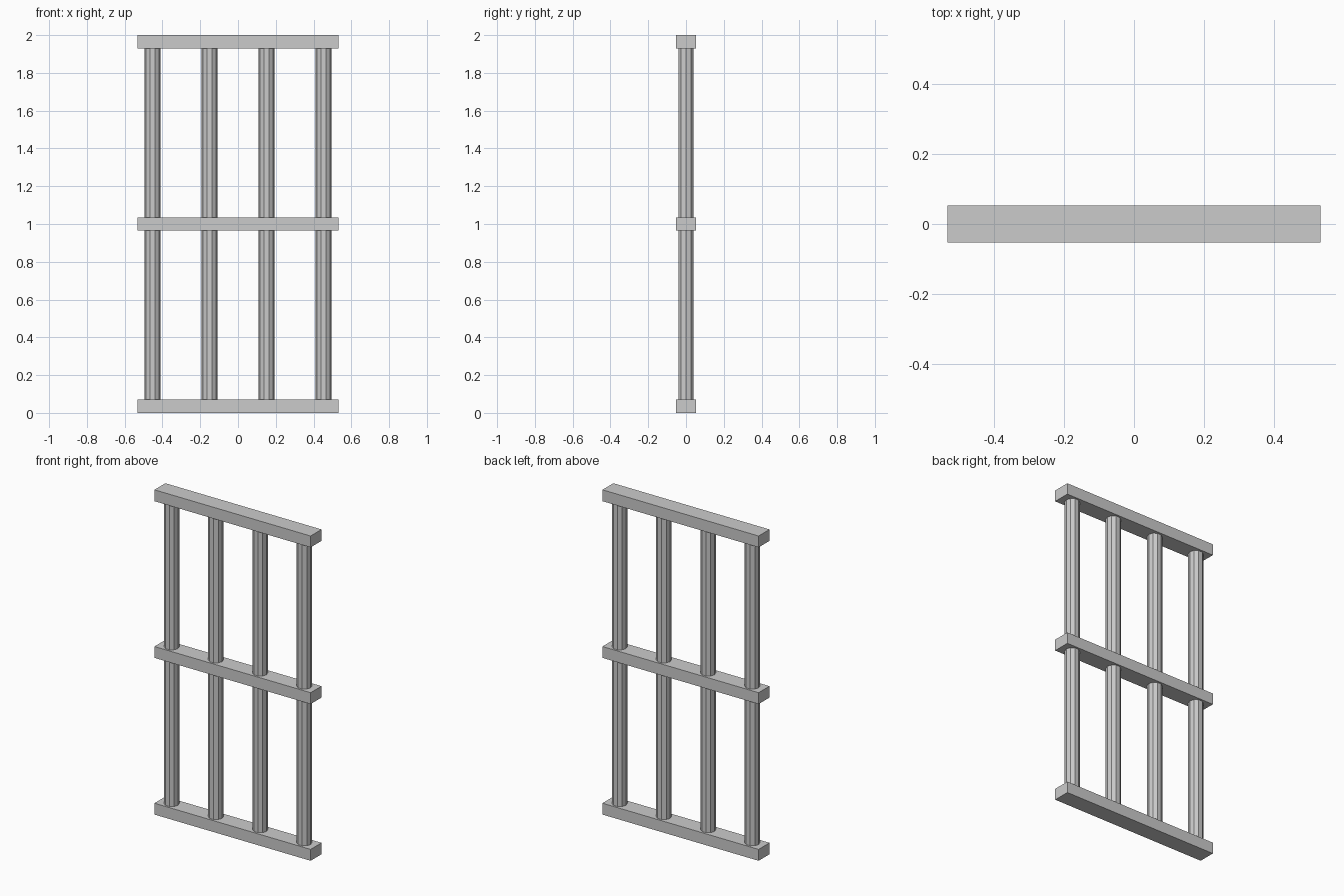
import bpy

if "Cube" in bpy.data.objects:
    bpy.data.objects.remove(bpy.data.objects["Cube"])

WIDTH, DEPTH, RAIL = 1.064, 0.106, 0.07
BAR_R, SIDES = 0.043, 10


def rail(name, z):
    bpy.ops.mesh.primitive_cube_add(size=1, location=(0, 0, z))
    ob = bpy.context.object
    ob.name = name
    ob.scale = (WIDTH, DEPTH, RAIL)
    bpy.ops.object.transform_apply(location=False, rotation=False, scale=True)


def bar(name, x, z0, z1):
    bpy.ops.mesh.primitive_cylinder_add(
        vertices=SIDES, radius=BAR_R, depth=z1 - z0,
        location=(x, 0, (z0 + z1) / 2), rotation=(0, 0, 1.5707963))
    bpy.context.object.name = name


# Horizontal rails
rail("bottom_rail", RAIL / 2)
rail("middle_rail", 1.0)
rail("top_rail", 2 - RAIL / 2)

# Upright bars running through the middle rail
for i, x in enumerate((-0.452, -0.151, 0.151, 0.452)):
    bar(f"upright_bar_{i + 1}", x, RAIL / 2, 2 - RAIL / 2)
